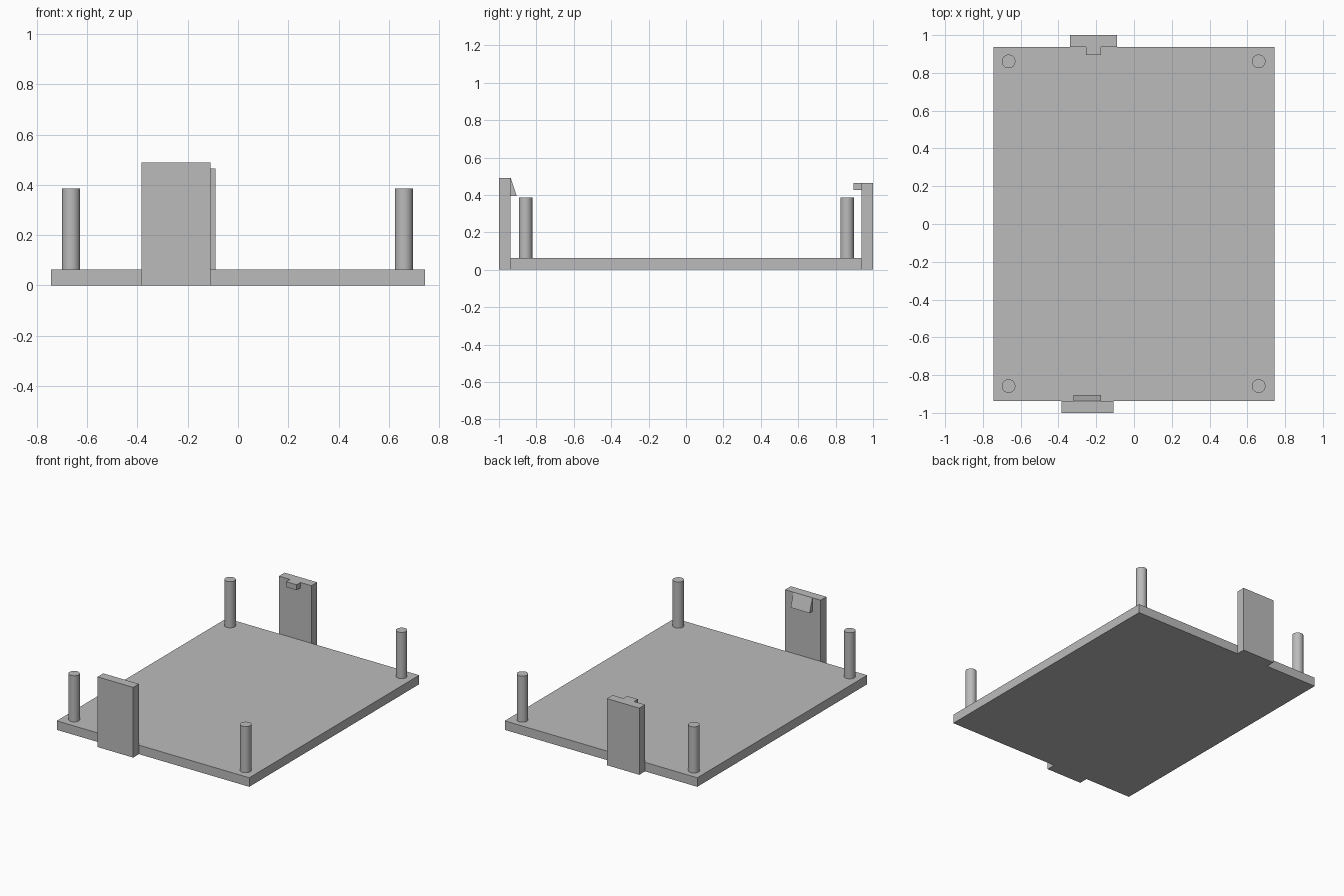
import bpy
import bmesh

cube = bpy.data.objects.get("Cube")
if cube:
    bpy.data.objects.remove(cube, do_unlink=True)

# Single plastic colour
GREY = (0.5, 0.5, 0.5, 1.0)
plastic = bpy.data.materials.new("grey_plastic")
plastic.use_nodes = True
plastic.diffuse_color = GREY
plastic.node_tree.nodes["Principled BSDF"].inputs["Base Color"].default_value = GREY


def extrude_profile(name, profile, x0, x1):
    """Extrude a (y, z) outline along x into a solid part."""
    bm = bmesh.new()
    face = bm.faces.new([bm.verts.new((x0, y, z)) for y, z in profile])
    moved = bmesh.ops.extrude_face_region(bm, geom=[face])["geom"]
    verts = [v for v in moved if isinstance(v, bmesh.types.BMVert)]
    bmesh.ops.translate(bm, verts=verts, vec=(x1 - x0, 0, 0))
    bmesh.ops.recalc_face_normals(bm, faces=bm.faces)
    mesh = bpy.data.meshes.new(name)
    bm.to_mesh(mesh)
    bm.free()
    mesh.materials.append(plastic)
    obj = bpy.data.objects.new(name, mesh)
    bpy.context.collection.objects.link(obj)
    return obj


def box(name, x0, x1, y0, y1, z0, z1):
    return extrude_profile(name, [(y0, z0), (y1, z0), (y1, z1), (y0, z1)], x0, x1)


EDGE = 0.937        # base half length, where the clips attach
BASE_TOP = 0.063
POST_TOP = 0.385

# Base plate
box("base_plate", -0.743, 0.743, -EDGE, EDGE, 0, BASE_TOP)

# Front clip with a wedge catch on its inner face
box("front_clip", -0.384, -0.109, -1, -EDGE, 0, 0.49)
extrude_profile("front_catch",
                [(-EDGE, 0.49), (-EDGE, 0.395), (-0.905, 0.395)], -0.32, -0.174)

# Rear clip with a square tab on its inner face
box("rear_clip", -0.34, -0.089, EDGE, 1, 0, 0.465)
box("rear_tab", -0.255, -0.174, 0.895, EDGE, 0.427, 0.465)

# Corner posts
for side, x in (("right", -0.664), ("left", 0.66)):
    for end, y in (("front", -0.858), ("rear", 0.861)):
        bpy.ops.mesh.primitive_cylinder_add(
            vertices=40, radius=0.036, depth=POST_TOP - BASE_TOP,
            location=(x, y, (POST_TOP + BASE_TOP) / 2))
        post = bpy.context.object
        post.name = f"{end}_{side}_post"
        post.data.materials.append(plastic)
        bpy.ops.object.shade_smooth_by_angle()
